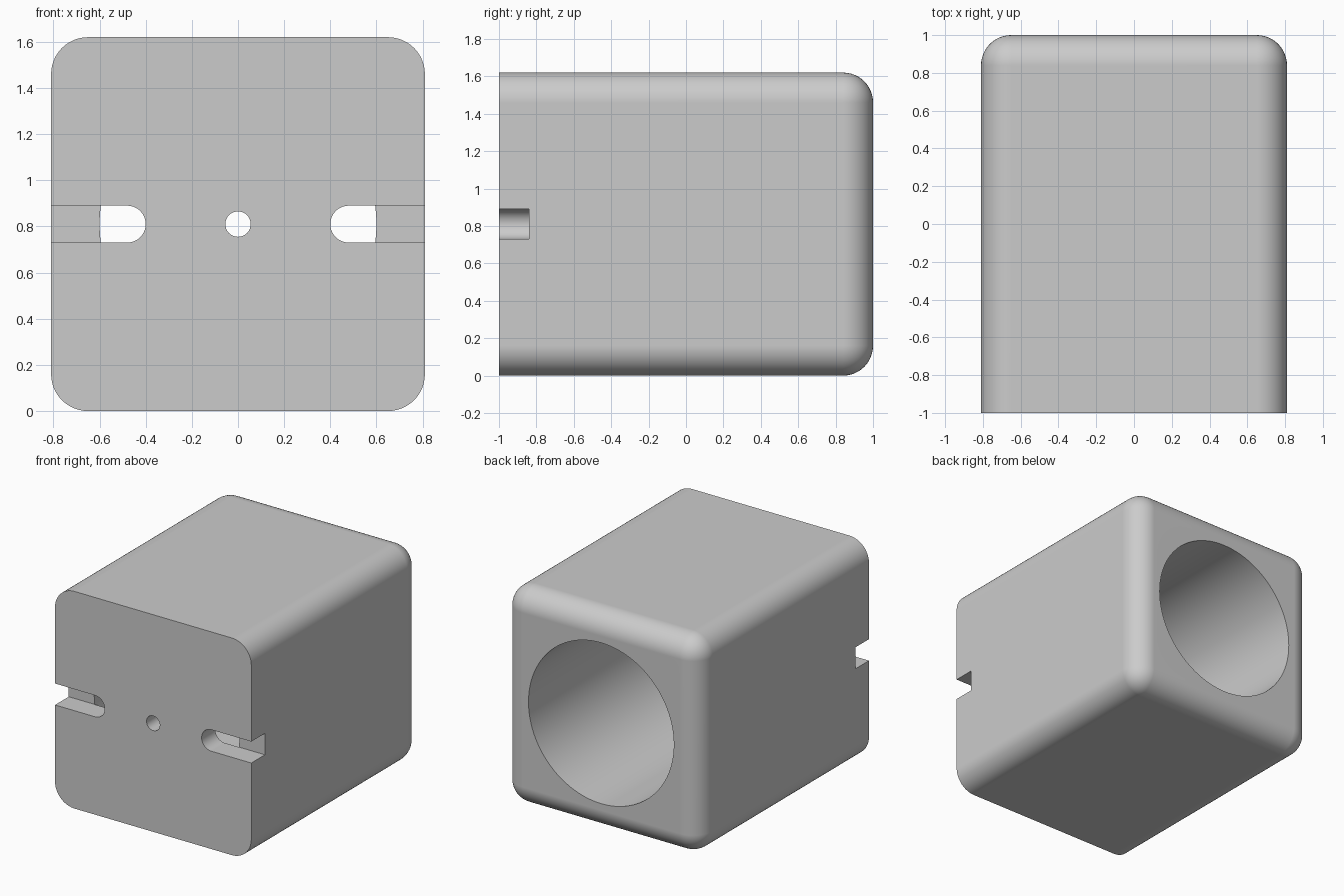
import bpy, bmesh, math
from mathutils import Matrix

cube = bpy.data.objects.get("Cube")
if cube:
    bpy.data.objects.remove(cube, do_unlink=True)

W, FRONT, BACK, R = 1.62, -1.0, 1.0, 0.16   # block width/height, ends, fillet
MID = W / 2
WALL = FRONT + 0.16                          # inner face of the front wall

grey = bpy.data.materials.new("light_grey")
grey.use_nodes = True
colour = (0.6, 0.6, 0.6, 1)
grey.diffuse_color = colour
grey.node_tree.nodes["Principled BSDF"].inputs["Base Color"].default_value = colour


def add_object(name, bm):
    mesh = bpy.data.meshes.new(name)
    bmesh.ops.recalc_face_normals(bm, faces=bm.faces)
    bm.to_mesh(mesh)
    bm.free()
    mesh.materials.append(grey)
    obj = bpy.data.objects.new(name, mesh)
    bpy.context.collection.objects.link(obj)
    return obj


def prism(name, outline, y0, y1):
    """Extrude an (x, z) outline along y."""
    bm = bmesh.new()
    face = bm.faces.new([bm.verts.new((x, y0, z)) for x, z in outline])
    new = bmesh.ops.extrude_face_region(bm, geom=[face])["geom"]
    bmesh.ops.translate(bm, vec=(0, y1 - y0, 0),
                        verts=[v for v in new if isinstance(v, bmesh.types.BMVert)])
    return add_object(name, bm)


def arc(cx, radius, start, end, steps):
    angles = [start + (end - start) * i / steps for i in range(steps + 1)]
    return [(cx + radius * math.cos(a), MID + radius * math.sin(a)) for a in angles]


# Block, rounded on every edge except the rim of the flat front
bm = bmesh.new()
bmesh.ops.create_cube(bm, size=1, matrix=Matrix.Translation((0, 0, MID))
                      @ Matrix.Diagonal((W, BACK - FRONT, W, 1)))
edges = [e for e in bm.edges if any(v.co.y > 0 for v in e.verts)]
bmesh.ops.bevel(bm, geom=edges, offset=R, segments=12, profile=0.5, affect='EDGES')
block = add_object("block", bm)

# Cutters: rear bore, small centre hole and the two open side slots
cutters = [
    prism("bore_cutter", arc(0, 0.6, 0, math.tau, 96)[:-1], WALL, BACK + 0.2),
    prism("centre_hole_cutter", arc(0, 0.055, 0, math.tau, 32)[:-1], FRONT - 0.2, WALL + 0.1),
]
for side, name in ((1, "left_slot_cutter"), (-1, "right_slot_cutter")):
    outline = arc(0.48, 0.08, math.pi / 2, math.pi * 1.5, 20)
    outline += [(1, MID - 0.08), (1, MID + 0.08)]
    cutters.append(prism(name, [(side * x, z) for x, z in outline],
                         FRONT - 0.2, WALL + 0.001))

for cutter in cutters:
    cutter.hide_render = True
    cut = block.modifiers.new(cutter.name, 'BOOLEAN')
    cut.operation = 'DIFFERENCE'
    cut.solver = 'EXACT'
    cut.object = cutter

# Apply the cuts and drop the cutters
bpy.context.view_layer.update()
result = bpy.data.meshes.new_from_object(
    block.evaluated_get(bpy.context.evaluated_depsgraph_get()))
block.modifiers.clear()
block.data = result
for cutter in cutters:
    bpy.data.objects.remove(cutter, do_unlink=True)

# Smooth fillets and holes, crisp cut edges
bpy.ops.object.select_all(action='DESELECT')
block.select_set(True)
bpy.context.view_layer.objects.active = block
bpy.ops.object.shade_smooth_by_angle(angle=math.radians(30))
weighted = block.modifiers.new("weighted_normals", 'WEIGHTED_NORMAL')
weighted.keep_sharp = True
